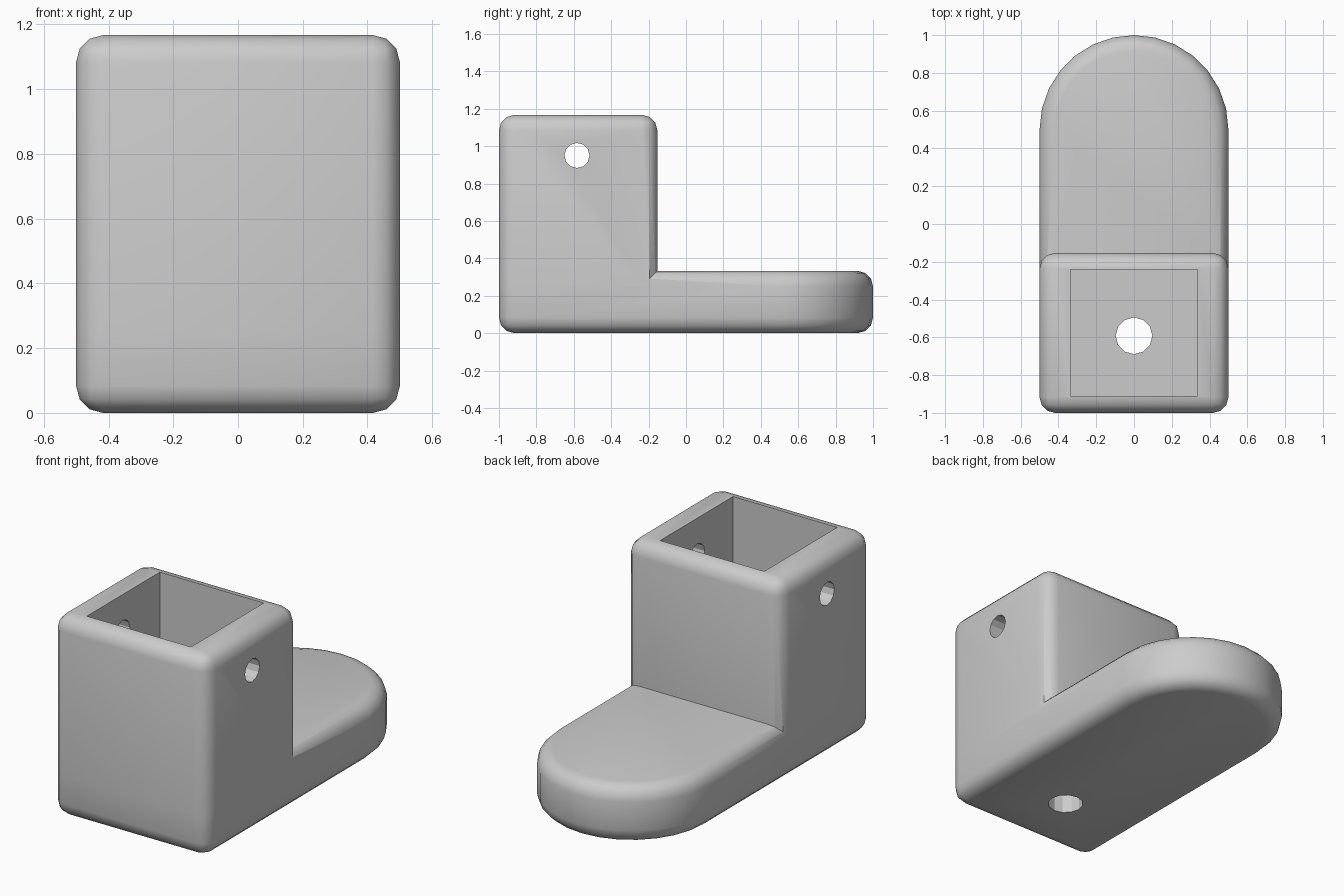
import bpy
import bmesh
import math
from mathutils import Matrix

cube = bpy.data.objects.get("Cube")
if cube:
    bpy.data.objects.remove(cube, do_unlink=True)

grey = bpy.data.materials.new("grey plastic")
grey.use_nodes = True
GREY = (0.6, 0.6, 0.6, 1)
grey.diffuse_color = GREY
grey.node_tree.nodes["Principled BSDF"].inputs["Base Color"].default_value = GREY

HALF = 0.5        # half the width
ROUND = 0.083     # edge rounding
FRONT, BACK, FOOT_TOP, TOP = -1.0, -0.153, 0.333, 1.167


def add_object(name, bm):
    bmesh.ops.recalc_face_normals(bm, faces=bm.faces)
    mesh = bpy.data.meshes.new(name)
    bm.to_mesh(mesh)
    bm.free()
    mesh.materials.append(grey)
    obj = bpy.data.objects.new(name, mesh)
    bpy.context.collection.objects.link(obj)
    return obj


def prism(name, outline, z0, z1, rounding=0, skip_bottom=False):
    """Extrude an outline upwards and round its sharp edges."""
    bm = bmesh.new()
    face = bm.faces.new([bm.verts.new((x, y, z0)) for x, y in outline])
    up = bmesh.ops.extrude_face_region(bm, geom=[face])["geom"]
    for v in up:
        if isinstance(v, bmesh.types.BMVert):
            v.co.z = z1
    bmesh.ops.recalc_face_normals(bm, faces=bm.faces)
    if rounding:
        edges = [e for e in bm.edges if e.calc_face_angle(0) > math.radians(40)
                 and not (skip_bottom and all(v.co.z == z0 for v in e.verts))]
        bmesh.ops.bevel(bm, geom=edges, offset=rounding, segments=3,
                        profile=0.5, affect='EDGES')
    return add_object(name, bm)


def rectangle(half, y0, y1):
    return [(-half, y0), (half, y0), (half, y1), (-half, y1)]


def drill(name, radius, length, matrix):
    bm = bmesh.new()
    bmesh.ops.create_cone(bm, cap_ends=True, segments=12, radius1=radius,
                          radius2=radius, depth=length, matrix=matrix)
    return add_object(name, bm)


def combine(body, other, operation):
    mod = body.modifiers.new(other.name, 'BOOLEAN')
    mod.operation = operation
    mod.solver = 'EXACT'
    mod.object = other
    bpy.ops.object.select_all(action='DESELECT')
    body.select_set(True)
    bpy.context.view_layer.objects.active = body
    bpy.ops.object.modifier_apply(modifier=mod.name)
    bpy.data.objects.remove(other, do_unlink=True)


# Foot with a half-round end
STEPS = 14
arc = [(HALF * math.cos(math.pi * i / STEPS), HALF + HALF * math.sin(math.pi * i / STEPS))
       for i in range(STEPS + 1)]
bracket = prism("socket_bracket", [(-HALF, FRONT), (HALF, FRONT)] + arc, 0, FOOT_TOP, ROUND)

# Upright socket block, starting inside the foot
block = prism("socket_block", rectangle(HALF, FRONT, BACK), FOOT_TOP / 2, TOP, ROUND, True)
combine(bracket, block, 'UNION')
bpy.ops.object.shade_smooth_by_angle(angle=math.radians(35))

# Square socket, open at the top
combine(bracket, prism("socket_cutter", rectangle(0.335, -0.911, -0.241), FOOT_TOP, TOP + 0.2),
        'DIFFERENCE')

# Cross-pin hole and floor screw hole
combine(bracket, drill("pin_cutter", 0.067, 2, Matrix.Translation((0, -0.583, 0.95))
                       @ Matrix.Rotation(math.pi / 2, 4, 'Y')), 'DIFFERENCE')
combine(bracket, drill("screw_cutter", 0.097, 1, Matrix.Translation((0, -0.592, 0))),
        'DIFFERENCE')
